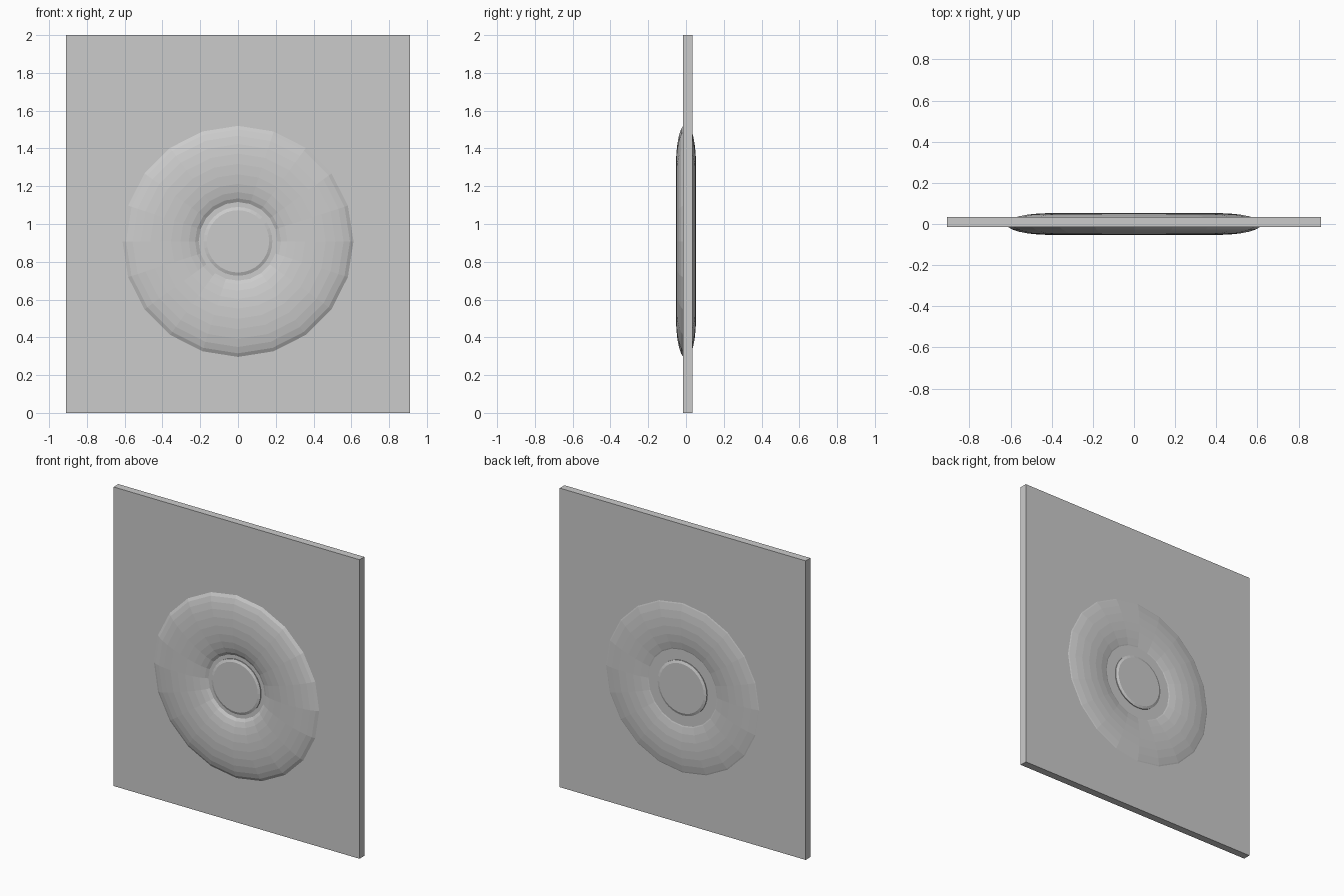
import bpy
import bmesh
from math import sin, cos, pi

if "Cube" in bpy.data.objects:
    bpy.data.objects.remove(bpy.data.objects["Cube"])

CZ = 0.908  # height of the ring centre


def new_object(name, bm):
    bmesh.ops.recalc_face_normals(bm, faces=bm.faces)
    mesh = bpy.data.meshes.new(name)
    bm.to_mesh(mesh)
    bm.free()
    ob = bpy.data.objects.new(name, mesh)
    bpy.context.collection.objects.link(ob)
    return ob


def lathe(name, profile, sides, closed):
    """Revolve (radius, y) points about the front-back axis at height CZ."""
    bm = bmesh.new()
    rings = []
    for r, y in profile:
        rings.append([bm.verts.new((r * cos(2 * pi * i / sides), y,
                                    CZ + r * sin(2 * pi * i / sides)))
                      for i in range(sides)])
    count = len(rings) if closed else len(rings) - 1
    for k in range(count):
        a, b = rings[k], rings[(k + 1) % len(rings)]
        for i in range(sides):
            j = (i + 1) % sides
            bm.faces.new((a[i], a[j], b[j], b[i]))
    if not closed:
        bm.faces.new(rings[0])
        bm.faces.new(rings[-1])
    return new_object(name, bm)


# flat upright panel
bm = bmesh.new()
bmesh.ops.create_cube(bm, size=1)
for v in bm.verts:
    v.co = (v.co.x * 1.82, v.co.y * 0.05 + 0.01, v.co.z * 2 + 1)
new_object("panel", bm)

# flattened ring bulging through both sides of the panel
N = 24
ring = [(0.41 + 0.211 * cos(2 * pi * i / N), 0.053 * sin(2 * pi * i / N))
        for i in range(N)]
lathe("ring", ring, 20, True)

# slim bevelled disc in the middle
lathe("centre_disc", [(0.165, -0.027), (0.182, -0.02),
                      (0.182, 0.04), (0.165, 0.047)], 32, False)
